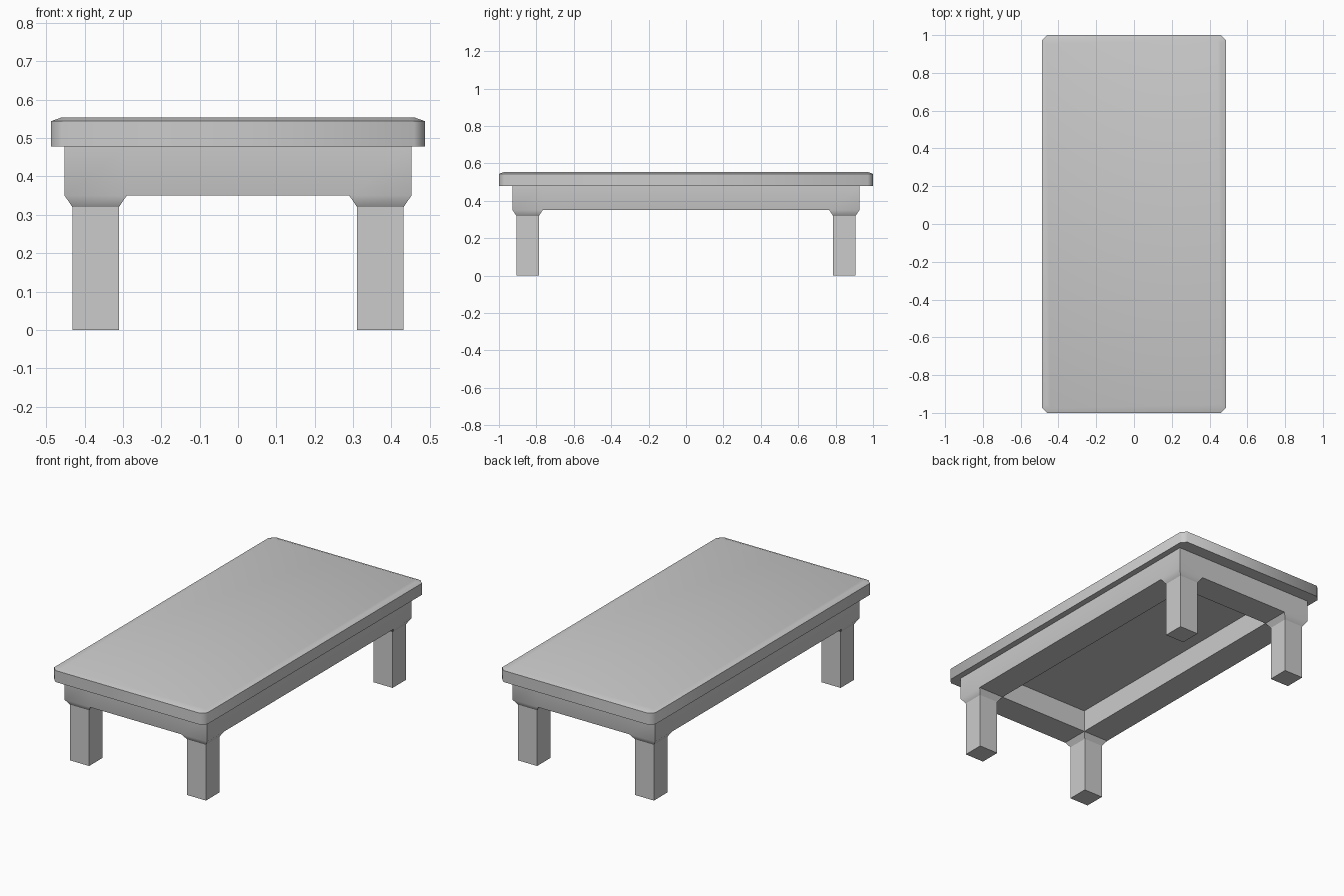
import bpy, bmesh, math

cube = bpy.data.objects.get("Cube")
if cube:
    bpy.data.objects.remove(cube, do_unlink=True)

grey = bpy.data.materials.new("light_grey")
grey.use_nodes = True
colour = (0.6, 0.6, 0.6, 1)
grey.diffuse_color = colour
grey.node_tree.nodes["Principled BSDF"].inputs["Base Color"].default_value = colour


def finish(bm, name):
    bmesh.ops.recalc_face_normals(bm, faces=bm.faces)
    mesh = bpy.data.meshes.new(name)
    bm.to_mesh(mesh)
    bm.free()
    mesh.materials.append(grey)
    obj = bpy.data.objects.new(name, mesh)
    bpy.context.collection.objects.link(obj)
    bpy.ops.object.select_all(action="DESELECT")
    obj.select_set(True)
    bpy.context.view_layer.objects.active = obj
    bpy.ops.object.shade_smooth_by_angle(angle=math.radians(50))


def chamfered_ring(bm, hx, hy, cut, z):
    corners = []
    for sx, sy in ((1, 1), (-1, 1), (-1, -1), (1, -1)):
        pair = [(sx * hx, sy * (hy - cut)), (sx * (hx - cut), sy * hy)]
        corners += pair if sx == sy else pair[::-1]
    return [bm.verts.new((x, y, z)) for x, y in corners]


# Table top: chamfered corners and a shallow bevel round the upper edge
bm = bmesh.new()
rings = [chamfered_ring(bm, 0.487, 1.0, 0.028, 0.478),
         chamfered_ring(bm, 0.487, 1.0, 0.028, 0.544),
         chamfered_ring(bm, 0.462, 0.975, 0.02, 0.553)]
for low, high in zip(rings, rings[1:]):
    for i in range(8):
        j = (i + 1) % 8
        bm.faces.new((low[i], low[j], high[j], high[i]))
bm.faces.new(rings[0][::-1])
bm.faces.new(rings[-1])
finish(bm, "table_top")

# Apron underside: a rectangular frame of eight cells
bm = bmesh.new()
xs = (-0.452, -0.29, 0.29, 0.452)
ys = (-0.927, -0.766, 0.766, 0.927)
grid = [[bm.verts.new((x, y, 0.35)) for y in ys] for x in xs]
leg_faces = []
for i in range(3):
    for j in range(3):
        if (i, j) == (1, 1):
            continue
        face = bm.faces.new((grid[i][j], grid[i][j + 1],
                             grid[i + 1][j + 1], grid[i + 1][j]))
        if i != 1 and j != 1:
            leg_faces.append(face)

# Apron walls, inside and outside, up to the table top
rim = [e for e in bm.edges if e.is_boundary]
walls = bmesh.ops.extrude_edge_only(bm, edges=rim)["geom"]
for v in walls:
    if isinstance(v, bmesh.types.BMVert):
        v.co.z = 0.478

# Legs: taper in just below the apron, then run straight to the floor
for face in leg_faces:
    centre = face.calc_center_median()
    for z, half in ((0.32, 0.0605), (0, 0.0605)):
        geom = bmesh.ops.extrude_face_region(bm, geom=[face])["geom"]
        face = next(g for g in geom if isinstance(g, bmesh.types.BMFace))
        for v in face.verts:
            v.co.x = centre.x + math.copysign(half, v.co.x - centre.x)
            v.co.y = centre.y + math.copysign(half, v.co.y - centre.y)
            v.co.z = z
# Remove any original cells left inside the legs
inner = [f for f in bm.faces
         if all(abs(v.co.z - 0.35) < 1e-4 for v in f.verts)
         and abs(f.calc_center_median().x) > 0.3
         and abs(f.calc_center_median().y) > 0.8]
bmesh.ops.delete(bm, geom=inner, context="FACES_ONLY")
finish(bm, "apron_and_legs")
